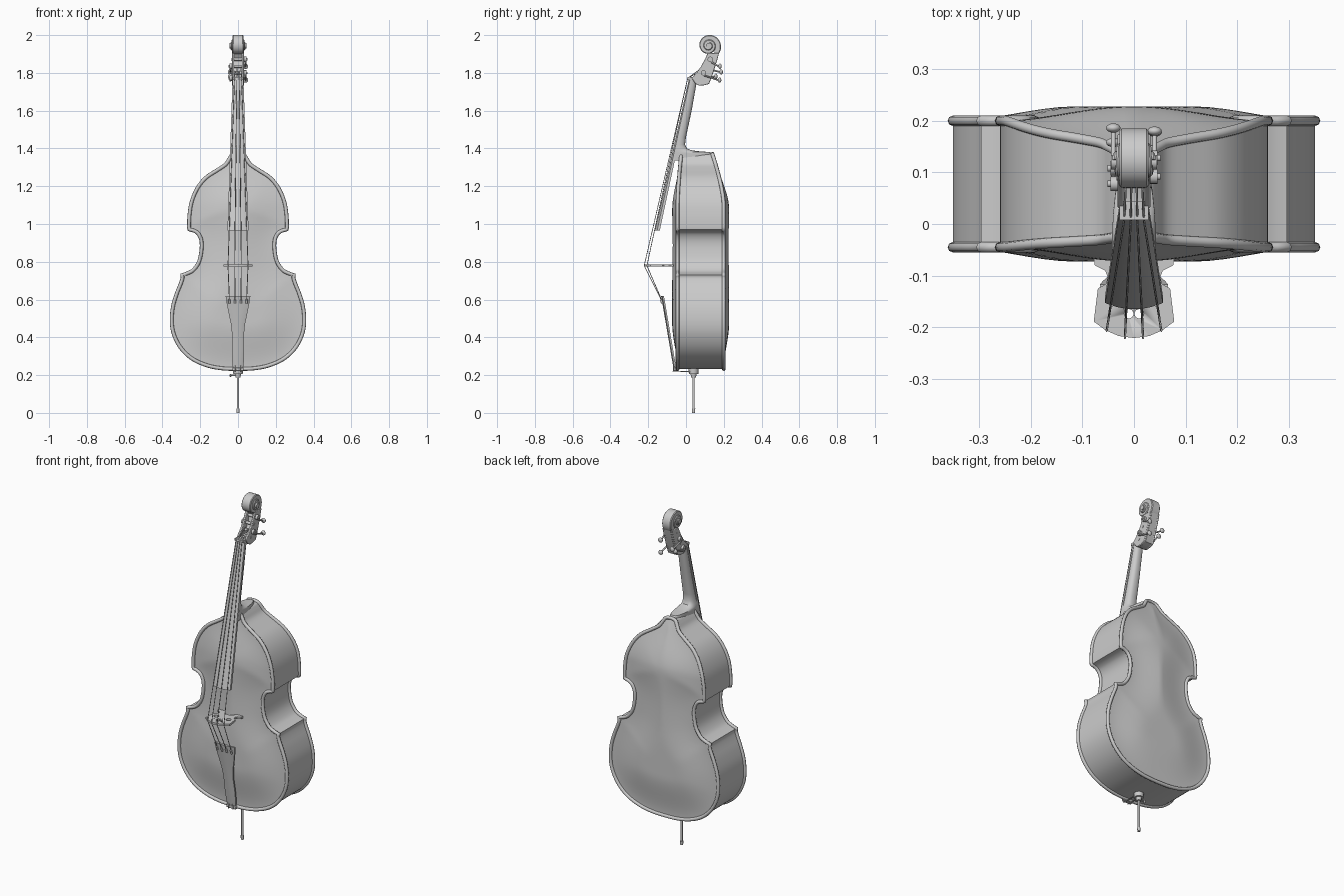
import bpy, bmesh, math
from mathutils import Vector, Matrix

if "Cube" in bpy.data.objects:
    bpy.data.objects.remove(bpy.data.objects["Cube"])

def finish(name, bm, angle=35):
    bmesh.ops.remove_doubles(bm, verts=bm.verts, dist=1e-5)
    bmesh.ops.recalc_face_normals(bm, faces=bm.faces)
    me = bpy.data.meshes.new(name)
    bm.to_mesh(me)
    bm.free()
    ob = bpy.data.objects.new(name, me)
    bpy.context.collection.objects.link(ob)
    bpy.ops.object.select_all(action='DESELECT')
    ob.select_set(True)
    bpy.context.view_layer.objects.active = ob
    bpy.ops.object.shade_smooth_by_angle(angle=math.radians(angle))
    return ob

def loft(name, rings, angle=35, bevel=0):
    bm = bmesh.new()
    vs = [[bm.verts.new(p) for p in r] for r in rings]
    n = len(rings[0])
    for a, b in zip(vs, vs[1:]):
        for i in range(n):
            bm.faces.new((a[i], a[(i + 1) % n], b[(i + 1) % n], b[i]))
    bm.faces.new(vs[0])
    bm.faces.new(vs[-1])
    ob = finish(name, bm, angle)
    if bevel:
        m = ob.modifiers.new("bevel", 'BEVEL')
        m.width, m.segments = bevel, 2
    return ob

def slab(name, yz, x0, x1, bevel=0):
    return loft(name, [[(x, y, z) for y, z in yz] for x in (x0, x1)], bevel=bevel)

def cyl(name, a, b, r1, r2=None, n=20):
    a, b = Vector(a), Vector(b)
    q = (b - a).to_track_quat('Z', 'Y')
    ring = lambda c, r: [c + q @ Vector((r * math.cos(t), r * math.sin(t), 0))
                         for t in (2 * math.pi * i / n for i in range(n))]
    return loft(name, [ring(a, r1), ring(b, r2 or r1)])

def blob(name, c, s):
    bm = bmesh.new()
    bmesh.ops.create_uvsphere(bm, u_segments=16, v_segments=10, radius=1)
    bmesh.ops.transform(bm, verts=bm.verts, matrix=Matrix.Translation(c) @ Matrix.Diagonal((*s, 1)))
    return finish(name, bm)

def wire(name, pts, r, cyclic=False, res=2):
    cu = bpy.data.curves.new(name, 'CURVE')
    cu.dimensions = '3D'
    cu.bevel_depth, cu.bevel_resolution, cu.use_fill_caps = r, res, True
    sp = cu.splines.new('POLY')
    sp.points.add(len(pts) - 1)
    for p, c in zip(sp.points, pts):
        p.co = (*c, 1)
    sp.use_cyclic_u = cyclic
    ob = bpy.data.objects.new(name, cu)
    bpy.context.collection.objects.link(ob)
    return ob

def spline(pts, k=4):
    p = [Vector(q) for q in pts]
    p = [2 * p[0] - p[1]] + p + [2 * p[-1] - p[-2]]
    out = []
    for a, b, c, d in zip(p, p[1:], p[2:], p[3:]):
        for i in range(k):
            t = i / k
            out.append(0.5 * (2 * b + (c - a) * t + (2 * a - 5 * b + 4 * c - d) * t * t
                              + (3 * b - a - 3 * c + d) * t ** 3))
    return out + [p[-2]]

# body outline: lower bout, waist, upper bout (x, z)
lower = [(0, .232), (.08, .235), (.16, .25), (.24, .285), (.30, .34), (.338, .41), (.351, .48),
         (.345, .56), (.325, .63), (.303, .685), (.294, .715), (.297, .731)]
waist = [(.275, .736), (.238, .755), (.207, .80), (.194, .86), (.194, .91), (.208, .946), (.23, .963), (.258, .971)]
upper = [(.26, .983), (.257, 1.05), (.245, 1.12), (.215, 1.19), (.17, 1.245), (.11, 1.285),
         (.066, 1.315), (.046, 1.345), (.03, 1.366), (0, 1.372)]
half = spline(lower) + spline(waist) + spline(upper)
half[0].x = half[-1].x = 0
outline = half + [Vector((-p.x, p.y)) for p in half[-2:0:-1]]

def taper(z):
    return max(0, (z - 1.1) / .27) ** 1.5
front_y = lambda z: -.045 + .02 * taper(z)
back_y = lambda z: .2 - .06 * taper(z)

# body: ribs and two arched plates
bm = bmesh.new()
def arch(x, z):
    d = min(1, min((p - Vector((x, z))).length for p in outline) / .24)
    return .028 * d * d * (3 - 2 * d)
N = 24
for edge, s in ((front_y, -1), (back_y, 1)):
    rows = []
    for p in half:
        row = []
        for j in range(N + 1):
            x = p.x * (2 * j / N - 1)
            h = 0 if j in (0, N) else arch(x, p.y)
            row.append(bm.verts.new((x, edge(p.y) + s * h, p.y)))
        rows.append(row)
    for a, b in zip(rows, rows[1:]):
        for j in range(N):
            bm.faces.new((a[j], a[j + 1], b[j + 1], b[j]))
n = len(outline)
f = [bm.verts.new((p.x, front_y(p.y), p.y)) for p in outline]
b = [bm.verts.new((p.x, back_y(p.y), p.y)) for p in outline]
for i in range(n):
    k = (i + 1) % n
    bm.faces.new((f[i], f[k], b[k], b[i]))
bmesh.ops.dissolve_degenerate(bm, edges=bm.edges, dist=1e-6)
finish("body", bm, 30)
for nm, edge in (("front_edging", front_y), ("back_edging", back_y)):
    wire(nm, [(p.x, edge(p.y), p.y) for p in outline], .01, True)

# fingerboard and tailpiece: boards with a curved front
def board(name, stations):
    rings = []
    for z, y, w, sag, th in stations:
        top = [(w * t, y + sag * t * t, z) for t in (i / 6 - 1 for i in range(13))]
        rings.append(top + [(w, y + sag + th, z), (-w, y + sag + th, z)])
    return loft(name, rings)
board_y = lambda z: .015 + .225 * (z - 1.765)
board("fingerboard", [(1.765, board_y(1.765), .029, .006, .012), (.965, board_y(.965), .056, .012, .014)])
slab("nut", [(.008, 1.763), (.045, 1.763), (.045, 1.777), (.008, 1.777)], -.028, .028)
tail_y = lambda z: -.132 + .171 * (.62 - z)
board("tailpiece", [(z, tail_y(z), w, .006, .009) for z, w in
      ((.62, .066), (.58, .06), (.53, .05), (.47, .037), (.41, .031), (.34, .033), (.27, .031), (.24, .027))])

# neck and heel
rings = []
for z, back, w in ((1.77, .06, .027), (1.6, .03, .031), (1.46, .0, .036), (1.42, -.005, .039), (1.40, .005, .042),
                   (1.39, .03, .043), (1.385, .07, .043), (1.381, .125, .043), (1.372, .134, .043), (1.335, .134, .043)):
    y0 = board_y(z) + .016
    rings.append([(w * math.copysign(abs(math.cos(t)) ** .7, math.cos(t)),
                   y0 + (back - y0) * math.sin(t), z) for t in (math.pi * i / 14 for i in range(15))])
loft("neck", rings, 40)

# pegbox: cheeks, back wall and floor
front = [(.03, 1.772), (.055, 1.80), (.08, 1.835), (.10, 1.872), (.115, 1.905)]
rear = [(.175, 1.905), (.163, 1.86), (.15, 1.82), (.135, 1.775), (.122, 1.742), (.10, 1.735), (.07, 1.732), (.05, 1.742)]
for s, nm in ((1, "right"), (-1, "left")):
    slab("pegbox_cheek_" + nm, front + rear, s * .02, s * .032, .003)
slab("pegbox_back", [(.03, 1.772), (.07, 1.772), (.10, 1.79), (.125, 1.84), (.13, 1.88), (.115, 1.905)] + rear, -.021, .021)

# scroll: spiral that widens towards the eye
cy, cz = .12, 1.944
rings = []
for i in range(97):
    a = -.9 + (4.4 * math.pi + .9) * i / 96
    r = .065 * math.exp(-.09 * a)
    w = .028 + .014 * max(0, (a - 2) / 12)
    rings.append([(x, cy + q * math.cos(a), cz + q * math.sin(a))
                  for x, q in ((-w, .001), (-w, r - .004), (-w + .004, r), (w - .004, r), (w, r - .004), (w, .001))])
loft("scroll", rings)
cyl("scroll_eye", (-.045, cy, cz), (.045, cy, cz), .014)

# tuning machines
for i, (s, gy, gz, ky, kz) in enumerate(((1, .128, 1.872, .172, 1.835), (-1, .108, 1.835, .178, 1.805),
                                         (1, .092, 1.80, .17, 1.762), (-1, .078, 1.772, .15, 1.782))):
    t = str(i + 1)
    cyl("peg_" + t, (-.034, gy, gz), (.034, gy, gz), .008)
    cyl("gear_" + t, (s * .032, gy, gz), (s * .046, gy, gz), .014)
    cyl("gear_cap_" + t, (s * .046, gy, gz), (s * .051, gy, gz), .006)
    cyl("worm_" + t, (s * .04, gy + .005, gz - .014), (s * .04, ky, kz), .0045, n=12)
    blob("key_" + t, (s * .04, ky + .008, kz), (.014, .009, .014))

# bridge standing on the front plate (x, y), with cut-outs
bh = [(0, -.221), (.03, -.217), (.055, -.206), (.078, -.189), (.07, -.125), (.054, -.116), (.051, -.103),
      (.056, -.09), (.076, -.08), (.078, -.066), (.034, -.066), (.03, -.08), (.018, -.092), (0, -.097)]
bp = bh + [(-x, y) for x, y in bh[-2:0:-1]]
bridge = loft("bridge", [[(x, y, z) for x, y in bp] for z in (.774, .786)])
for i, (x, y, r) in enumerate(((-.01, -.174, .009), (.01, -.174, .009), (-.04, -.145, .014), (.04, -.145, .014))):
    c = cyl("bridge_cutter_%d" % i, (x, y, .76), (x, y, .80), r)
    c.hide_render = True
    c.hide_set(True)
    m = bridge.modifiers.new("hole", 'BOOLEAN')
    m.operation, m.object, m.solver = 'DIFFERENCE', c, 'EXACT'
    dg = bpy.context.evaluated_depsgraph_get()
    me = bpy.data.meshes.new_from_object(bridge.evaluated_get(dg))
    bridge.modifiers.clear()
    bridge.data = me
    bpy.data.objects.remove(c)

# strings and their end beads
for i, t in enumerate((-1, -1 / 3, 1 / 3, 1)):
    wire("string_%d" % (i + 1), [(t * .016, .078, 1.81 + .012 * (i % 2)), (t * .019, .009, 1.772),
         (t * .053, -.223 + .016 * t * t, .78), (t * .046, -.137 + .003 * t * t, .61), (t * .046, -.127, .585)], .0022, res=1)
    cyl("string_bead_%d" % (i + 1), (t * .046, -.133, .60), (t * .046, -.126, .58), .006, n=12)

# saddle, tail wire and endpin
slab("saddle", [(-.066, .222), (-.04, .222), (-.04, .24), (-.066, .24)], -.03, .03, .003)
for s, nm in ((1, "right"), (-1, "left")):
    wire("tail_wire_" + nm, [(s * .012, -.066, .25), (s * .014, -.068, .222), (s * .016, .04, .217)], .003)
cyl("endpin_plug", (0, .04, .24), (0, .04, .207), .027, .025)
cyl("endpin_collar", (0, .04, .207), (0, .04, .188), .016, .013)
cyl("endpin_screw", (0, .04, .198), (-.034, .04, .198), .004, n=12)
blob("endpin_screw_head", (-.04, .04, .198), (.005, .009, .009))
cyl("endpin_rod", (0, .04, .2), (0, .04, .015), .006)
cyl("endpin_tip", (0, .04, .022), (0, .04, 0), .009, .008)
